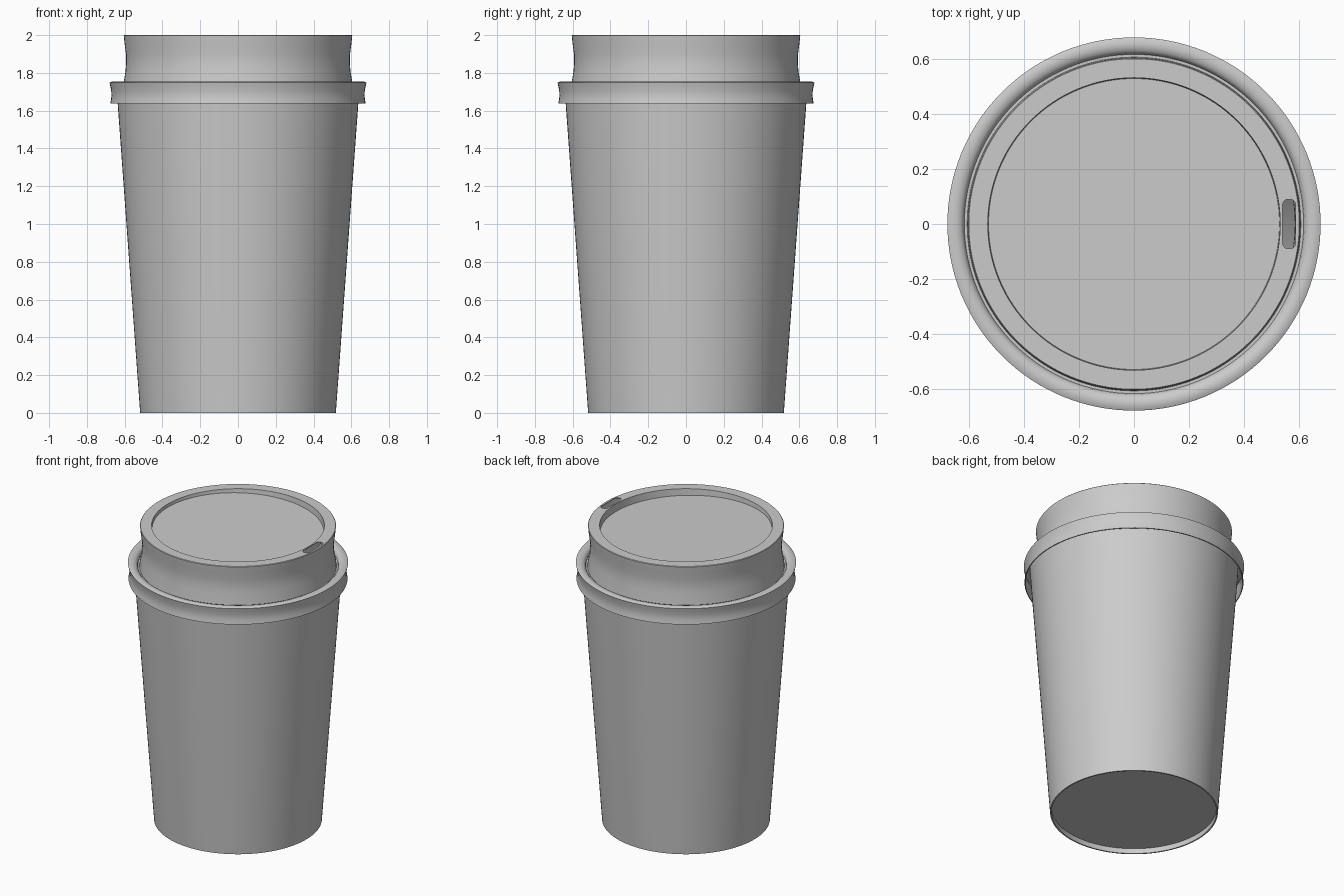
import bpy, bmesh, math

if "Cube" in bpy.data.objects:
    bpy.data.objects.remove(bpy.data.objects["Cube"])

SEG = 128


def lathe(name, profile):
    """Revolve (radius, height) points around z."""
    bm = bmesh.new()
    rings = []
    for r, z in profile:
        n = 1 if r == 0 else SEG
        rings.append([bm.verts.new((r * math.cos(2 * math.pi * j / SEG),
                                    r * math.sin(2 * math.pi * j / SEG), z)) for j in range(n)])
    for a, b in zip(rings, rings[1:]):
        for j in range(SEG):
            k = (j + 1) % SEG
            quad = [a[j % len(a)], b[j % len(b)], b[k % len(b)], a[k % len(a)]]
            bm.faces.new(list(dict.fromkeys(quad)))
    mesh = bpy.data.meshes.new(name)
    bm.to_mesh(mesh)
    bm.free()
    ob = bpy.data.objects.new(name, mesh)
    bpy.context.collection.objects.link(ob)
    return ob


def select(ob):
    bpy.ops.object.select_all(action='DESELECT')
    ob.select_set(True)
    bpy.context.view_layer.objects.active = ob


def smooth(ob):
    select(ob)
    bpy.ops.object.shade_smooth_by_angle(angle=math.radians(35))


# Tapered paper cup, hollow, with a recessed base
cup = lathe("cup", [(0, 0.045), (0.511, 0.045), (0.633, 1.72), (0.643, 1.72),
                    (0.518, 0), (0.509, 0), (0.510, 0.035), (0, 0.035)])
smooth(cup)

# Thin lid: sunken disc, flat rim, waisted collar, groove and flared skirt
lid = lathe("lid", [(0, 1.965), (0.53, 1.965), (0.533, 2.0), (0.602, 2.0), (0.605, 1.997),
                    (0.600, 1.95), (0.593, 1.90), (0.592, 1.86), (0.595, 1.81), (0.606, 1.745),
                    (0.608, 1.725), (0.618, 1.725), (0.621, 1.738), (0.632, 1.750),
                    (0.650, 1.755), (0.668, 1.754), (0.680, 1.748), (0.675, 1.725),
                    (0.671, 1.70), (0.670, 1.68), (0.672, 1.66), (0.676, 1.638)])

# Sunken disc dips slightly toward the sip opening
for v in lid.data.vertices:
    if v.co.xy.length < 0.5315:
        v.co.z -= 0.015 * v.co.x / 0.53

shell = lid.modifiers.new("shell", 'SOLIDIFY')
shell.thickness = 0.006
shell.offset = -1

# Rounded sip slot cut through the rim
bm = bmesh.new()
bmesh.ops.create_cube(bm, size=1)
for v in bm.verts:
    v.co.x = 0.565 + v.co.x * 0.047
    v.co.y *= 0.18
    v.co.z = 2.0 + v.co.z * 0.05
upright = [e for e in bm.edges if abs(e.verts[0].co.z - e.verts[1].co.z) > 0.01]
bmesh.ops.bevel(bm, geom=upright, offset=0.02, segments=6, profile=0.5, affect='EDGES')
mesh = bpy.data.meshes.new("slot_cutter")
bm.to_mesh(mesh)
bm.free()
cutter = bpy.data.objects.new("slot_cutter", mesh)
bpy.context.collection.objects.link(cutter)
cutter.hide_render = True

cut = lid.modifiers.new("sip_slot", 'BOOLEAN')
cut.operation = 'DIFFERENCE'
cut.solver = 'EXACT'
cut.object = cutter

select(lid)
for m in ("shell", "sip_slot"):
    bpy.ops.object.modifier_apply(modifier=m)
bpy.data.objects.remove(cutter, do_unlink=True)
smooth(lid)
